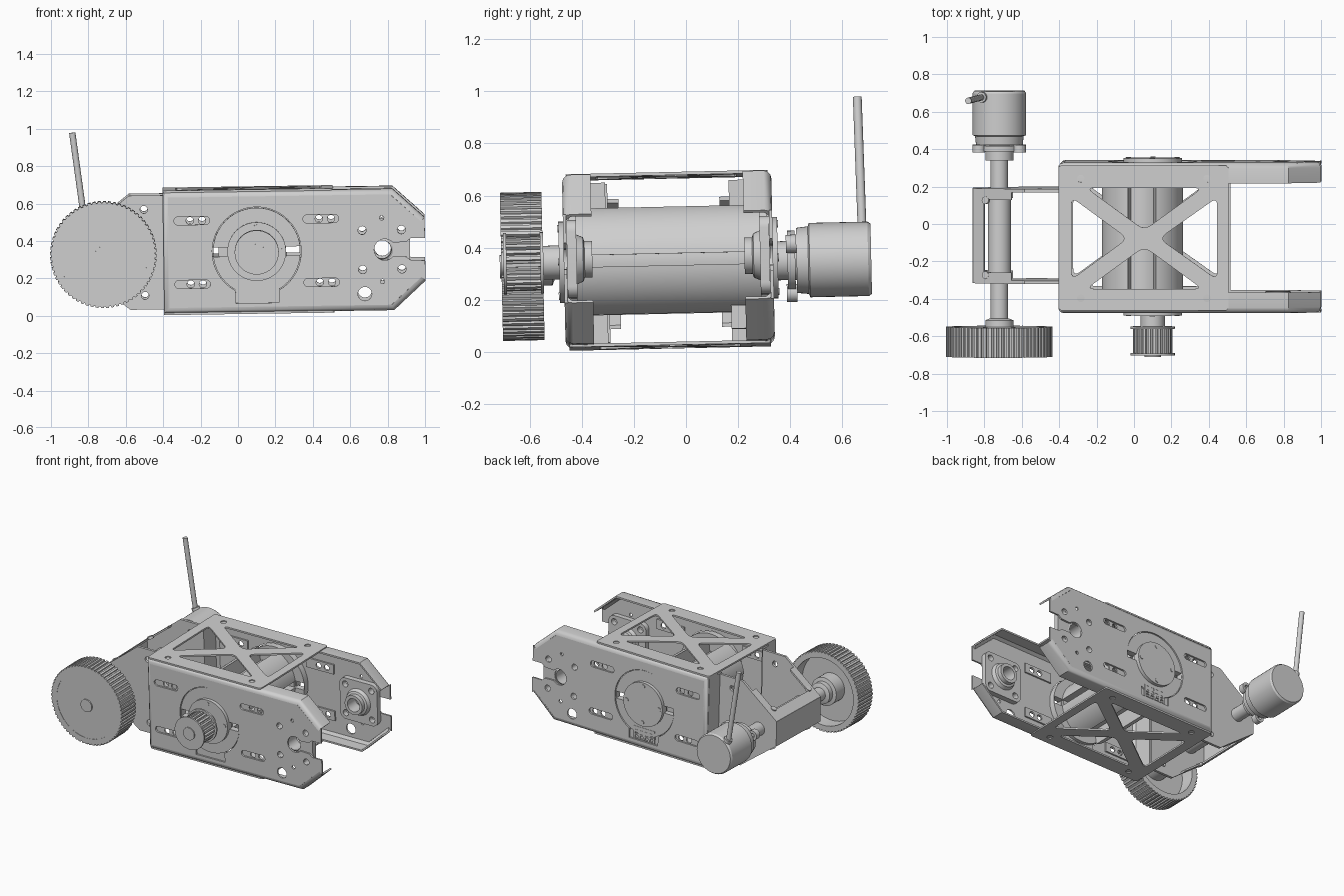
import bpy, bmesh, math
from mathutils import Matrix, Vector

cube = bpy.data.objects.get("Cube")
if cube:
    bpy.data.objects.remove(cube)

GREY = bpy.data.materials.new("light machined grey")
GREY.use_nodes = True
GREY.diffuse_color = (0.63, 0.63, 0.63, 1)
GREY.node_tree.nodes["Principled BSDF"].inputs["Base Color"].default_value = (0.63, 0.63, 0.63, 1)

# Whole assembly is modelled level about z = 0, then leans slightly
TILT = (Matrix.Translation((0.1, -0.07, 0.352)) @ Matrix.Rotation(0.022, 4, 'X')
        @ Matrix.Rotation(-0.015, 4, 'Y') @ Matrix.Translation((-0.1, 0.07, 0)))
UPRIGHT = Matrix.Rotation(math.pi / 2, 4, 'X')
FRONT, BACK = (-0.47, 1), (0.335, -1)       # outer face y, inward direction
HUB = (0.1, 0.0)
AXLE = (-0.72, 0.0)


def finish(name, bm):
    bmesh.ops.remove_doubles(bm, verts=bm.verts, dist=0.0002)
    bmesh.ops.recalc_face_normals(bm, faces=bm.faces)
    bm.transform(TILT)
    mesh = bpy.data.meshes.new(name)
    bm.to_mesh(mesh)
    bm.free()
    mesh.materials.append(GREY)
    mesh.shade_smooth()
    mesh.set_sharp_from_angle(angle=math.radians(32))
    obj = bpy.data.objects.new(name, mesh)
    bpy.context.collection.objects.link(obj)


def plate(name, loops, a, b, flat=False):
    """Outline with holes, extruded from a to b along y (or along z if flat)."""
    cu = bpy.data.curves.new(name, 'CURVE')
    cu.dimensions, cu.fill_mode, cu.extrude = '2D', 'BOTH', abs(b - a) / 2
    for loop in loops:
        sp = cu.splines.new('POLY')
        sp.points.add(len(loop) - 1)
        for p, (u, v) in zip(sp.points, loop):
            p.co = (u, v, 0, 1)
        sp.use_cyclic_u = True
    tmp = bpy.data.objects.new("outline", cu)
    bpy.context.collection.objects.link(tmp)
    bpy.context.view_layer.update()
    mesh = bpy.data.meshes.new_from_object(tmp.evaluated_get(bpy.context.evaluated_depsgraph_get()))
    bm = bmesh.new()
    bm.from_mesh(mesh)
    bpy.data.objects.remove(tmp)
    bpy.data.curves.remove(cu)
    bpy.data.meshes.remove(mesh)
    mid = (a + b) / 2
    bm.transform(Matrix.Translation((0, 0, mid)) if flat else Matrix.Translation((0, mid, 0)) @ UPRIGHT)
    finish(name, bm)


def arc(cx, cy, r, a0=0, a1=360, n=24):
    full = abs(a1 - a0) == 360
    return [(cx + r * math.cos(math.radians(a0 + (a1 - a0) * i / n)),
             cy + r * math.sin(math.radians(a0 + (a1 - a0) * i / n))) for i in range(n + (not full))]


def rect(x0, x1, z0, z1):
    return [(x0, z0), (x1, z0), (x1, z1), (x0, z1)]


def slot(cx, cz, half, r):
    return arc(cx + half - r, cz, r, -90, 90, 10) + arc(cx - half + r, cz, r, 90, 270, 10)


def rounded(pts, d):
    out = []
    for i, p in enumerate(pts):
        p, q, s = Vector(p), Vector(pts[i - 1]), Vector(pts[(i + 1) % len(pts)])
        a, b = p + (q - p).normalized() * d, p + (s - p).normalized() * d
        out += [tuple(a.lerp(p, t).lerp(p.lerp(b, t), t)) for t in (0, 0.25, 0.5, 0.75, 1)]
    return out


def gear(c, r, depth, teeth):
    return [(c[0] + rr * math.cos(t), c[1] + rr * math.sin(t)) for i in range(teeth)
            for rr, f in ((r - depth, 0), (r - depth, 0.3), (r, 0.4), (r, 0.9))
            for t in [2 * math.pi * (i + f) / teeth]]


def lathe(name, profile, c, steps=40):
    """Turn a (radius, y) profile around a y axis through c."""
    bm = bmesh.new()
    vs = [bm.verts.new((c[0] + r, y, c[1])) for r, y in profile]
    es = [bm.edges.new(e) for e in zip(vs, vs[1:])]
    bmesh.ops.spin(bm, geom=vs + es, cent=(c[0], 0, c[1]), axis=(0, 1, 0),
                   angle=2 * math.pi, steps=steps, use_merge=False)
    finish(name, bm)


def rod(name, c, r, y0, y1):
    lathe(name, [(0, y0), (r, y0), (r, y1), (0, y1)], c)


def strut(name, a, b, r):
    a, b = Vector(a), Vector(b)
    bm = bmesh.new()
    bmesh.ops.create_cone(bm, cap_ends=True, segments=16, radius1=r, radius2=r, depth=(b - a).length)
    bm.transform(Matrix.Translation((a + b) / 2) @ (b - a).to_track_quat('Z', 'Y').to_matrix().to_4x4())
    finish(name, bm)


def lip(name, path, face, inward, depth):
    """Rounded folded edge swept along an outline."""
    pts = [Vector(p) for p in path]
    bm, rows = bmesh.new(), []
    section = [(0.03, 0), (0.015, 0.004), (0.004, 0.015), (0, 0.03), (0, depth),
               (0.012, depth), (0.012, 0.03), (0.03, 0.012)]
    for i, p in enumerate(pts):
        d0 = (p - pts[i - 1]).normalized() if i else (pts[1] - p).normalized()
        d1 = (pts[i + 1] - p).normalized() if i < len(pts) - 1 else d0
        n0, n1 = Vector((-d0.y, d0.x)), Vector((-d1.y, d1.x))
        m = (n0 + n1) / (1 + n0.dot(n1))
        rows.append([bm.verts.new((p.x + m.x * o, face + inward * d, p.y + m.y * o)) for o, d in section])
    for a, b in zip(rows, rows[1:]):
        for j in range(len(section)):
            k = (j + 1) % len(section)
            bm.faces.new((a[j], a[k], b[k], b[j]))
    bm.faces.new(rows[0])
    bm.faces.new(rows[-1])
    finish(name, bm)


# Side plates with folded lips, slots, bolt holes and motor cutout
PATH = [(1.0, 0.17), (0.83, 0.325), (-0.4, 0.325), (-0.4, -0.325), (0.83, -0.325), (1.0, -0.17)]
outline = [(0.98, 0.148), (0.817, 0.295), (-0.37, 0.295), (-0.37, -0.295), (0.817, -0.295), (0.98, -0.148),
           (1.0, -0.17), (1.0, -0.06), (0.925, -0.06), (0.9, -0.04)]
outline += arc(0.785, 0, 0.057, -40, -320, 20) + [(0.9, 0.04), (0.925, 0.06), (1.0, 0.06), (1.0, 0.17)]
slots = [(x, z) for x in (-0.245, 0.445) for z in (-0.17, 0.17)]
bolts = [(x, z) for x in (0.665, 0.875) for z in (-0.105, 0.105)]
motor_cut = arc(*HUB, 0.238, -61, 241, 48) + [(-0.015, -0.275), (0.215, -0.275)]
holes = [slot(x, z, 0.095, 0.022) for x, z in slots] + [arc(x, z, 0.022) for x, z in bolts]
holes += [arc(0.77, z, 0.012) for z in (-0.17, 0.17)] + [arc(0.675, -0.235, 0.037), motor_cut]

for side, (face, s) in (("front", FRONT), ("back", BACK)):
    at = lambda d: face + s * d
    plate(side + "_side_plate", [outline] + holes, face, at(0.012))
    lip(side + "_folded_lip", PATH, face, s, 0.11)
    for x, z in slots:
        plate(side + "_slot_backing", [rect(x - 0.11, x + 0.11, z - 0.035, z + 0.035),
              arc(x - 0.01, z, 0.02), arc(x + 0.055, z, 0.02)], at(0.013), at(0.024))
    plate(side + "_end_flange", [rect(-0.4, -0.388, -0.31, 0.31)], at(0.02), at(0.165))
    # Flange bearing on the inside
    body = [p for q, (u, v) in enumerate(((1, 1), (-1, 1), (-1, -1), (1, -1)))
            for p in arc(0.77 + u * 0.105, v * 0.105, 0.045, 90 * q, 90 * q + 90, 8)]
    plate(side + "_bearing_flange", [body, arc(0.77, 0, 0.06)] + [arc(x, z, 0.022) for x, z in bolts],
          at(0.013), at(0.05))
    lathe(side + "_bearing_hub", [(0.05, at(0.015)), (0.1, at(0.04)), (0.085, at(0.075)), (0.07, at(0.08)),
          (0.07, at(0.11)), (0.048, at(0.11)), (0.05, at(0.015))], (0.77, 0))
    # Motor end cap with side vents and a skirt below
    plate(side + "_motor_cap", [arc(*HUB, 0.234, n=48)] + [rect(x, x + 0.08, -0.025, 0.025) for x in (-0.13, 0.25)],
          at(0.006), at(0.05))
    plate(side + "_motor_skirt", [rect(-0.02, 0.22, -0.29, -0.15)], at(0.014), at(0.026))
    rod(side + "_motor_boss", HUB, 0.157, at(-0.018), at(0.03))
    for a in range(4):
        t = math.pi / 2 * a
        rod(side + "_cap_screw", (0.1 + 0.13 * math.cos(t), 0.13 * math.sin(t)), 0.014, at(-0.022), at(0))

# Truss plates, top and bottom
tri = [[(-0.33, 0.15), (-0.33, -0.29), (-0.03, -0.07)], [(0.45, 0.15), (0.45, -0.29), (0.14, -0.07)],
       [(-0.25, 0.2), (0.37, 0.2), (0.06, -0.025)], [(-0.25, -0.34), (0.37, -0.34), (0.06, -0.115)]]
truss = [rounded(rect(-0.4, 0.51, -0.455, 0.32), 0.02)] + [rounded(t, 0.045) for t in tri]
truss += [arc(x, y, 0.02) for x in (-0.28, 0.395) for y in (-0.39, 0.25)]
for name, z in (("top_truss", 0.32), ("bottom_truss", -0.333)):
    plate(name, truss, z, z + 0.012, flat=True)

# Motor drum with lengthwise grooves, wide above and below, narrow at the sides
drum = []
for k, (g0, g1, inner) in enumerate(((6, 20, 0.12), (20, 6, 0.15)) * 2):
    drum += arc(0.045, 0, 0.218, 90 * k + g0, 90 * k + 90 - g1, 16)
    drum += arc(0.045, 0, inner, 90 * k + 90 - g1 * 1.5, 90 * k + 90 + g1 * 1.5, 4)
plate("motor_drum", [drum], -0.42, 0.29)

# Connector block under the back motor cap
pins = [rect(x - 0.012, x + 0.012, z - 0.01, z + 0.01) for x in (0.04, 0.08, 0.12, 0.16)
        for z in (-0.255, -0.225, -0.195)]
plate("connector_block", [rect(0.015, 0.185, -0.27, -0.18)] + pins, 0.315, 0.331)
plate("connector_base", [rect(0.015, 0.185, -0.27, -0.18)], 0.17, 0.31)

# Drive pulley
plate("pulley_teeth", [gear(HUB, 0.105, 0.015, 24)], -0.69, -0.56)
for y in (-0.702, -0.56):
    rod("pulley_flange", HUB, 0.118, y, y + 0.012)
rod("pulley_hub", HUB, 0.065, -0.55, -0.48)
rod("pulley_shaft", HUB, 0.045, -0.71, -0.55)

# Toothed wheel, hollow on its inner side
plate("wheel_rim", [gear(AXLE, 0.285, 0.008, 64), arc(*AXLE, 0.24, n=48)], -0.71, -0.55)
rod("wheel_web", AXLE, 0.25, -0.708, -0.65)
lathe("wheel_hub", [(0, -0.66), (0.1, -0.66), (0.1, -0.555), (0.075, -0.55), (0.075, -0.515),
                    (0.05, -0.505), (0, -0.505)], AXLE)
rod("wheel_shaft_end", AXLE, 0.045, -0.716, -0.65)
rod("axle", AXLE, 0.047, -0.52, 0.4)
rod("axle_sleeve", AXLE, 0.062, -0.31, 0.19)

# Rear bracket
cheek = [(-0.4, 0.305), (-0.58, 0.305), (-0.65, 0.25), (-0.86, 0.09), (-0.86, -0.09),
         (-0.65, -0.25), (-0.58, -0.305), (-0.4, -0.305)]
for name, y in (("front_cheek", -0.315), ("back_cheek", 0.175)):
    plate(name, [cheek] + [arc(-0.5, z, 0.02) for z in (-0.23, 0.23)], y, y + 0.018)
plate("bracket_end_plate", [rect(-0.862, -0.85, -0.09, 0.09)], -0.315, 0.193)


def slope(x0, x1, v):
    h = lambda x: 0.09 + (x + 0.86) * 0.762
    return [(x0, v * h(x0)), (x1, v * h(x1)), (x1, v * (h(x1) - 0.015)), (x0, v * (h(x0) - 0.015))]


for v in (1, -1):
    plate("bracket_web", [slope(-0.86, -0.8, v)], -0.315, 0.193)
    for y in (-0.315, 0.133):
        plate("bracket_tab", [slope(-0.8, -0.65, v)], y, y + 0.06)
    for y in (-0.27, 0.13):
        strut("bracket_bolt", (-0.786, y, v * 0.13), (-0.794, y, v * 0.147), 0.02)

# Encoder with clamp ears
rod("encoder_collar", AXLE, 0.075, 0.34, 0.43)
plate("encoder_mount", [arc(*AXLE, 0.115)], 0.39, 0.42)
for a in (30, 150, 270):
    t = math.radians(a)
    c = (AXLE[0] + 0.125 * math.cos(t), AXLE[1] + 0.125 * math.sin(t))
    plate("clamp_ear", [arc(*c, 0.035), arc(*c, 0.016)], 0.385, 0.425)
lathe("encoder_body", [(0, 0.425), (0.125, 0.425), (0.13, 0.47), (0.143, 0.475), (0.143, 0.7),
                       (0.135, 0.712), (0, 0.712)], AXLE, 48)

# Cable gland and upright cable
strut("cable_gland", (-0.775, 0.68, 0.04), (-0.815, 0.68, 0.13), 0.028)
strut("cable", (-0.81, 0.68, 0.08), (-0.877, 0.672, 0.625), 0.017)
